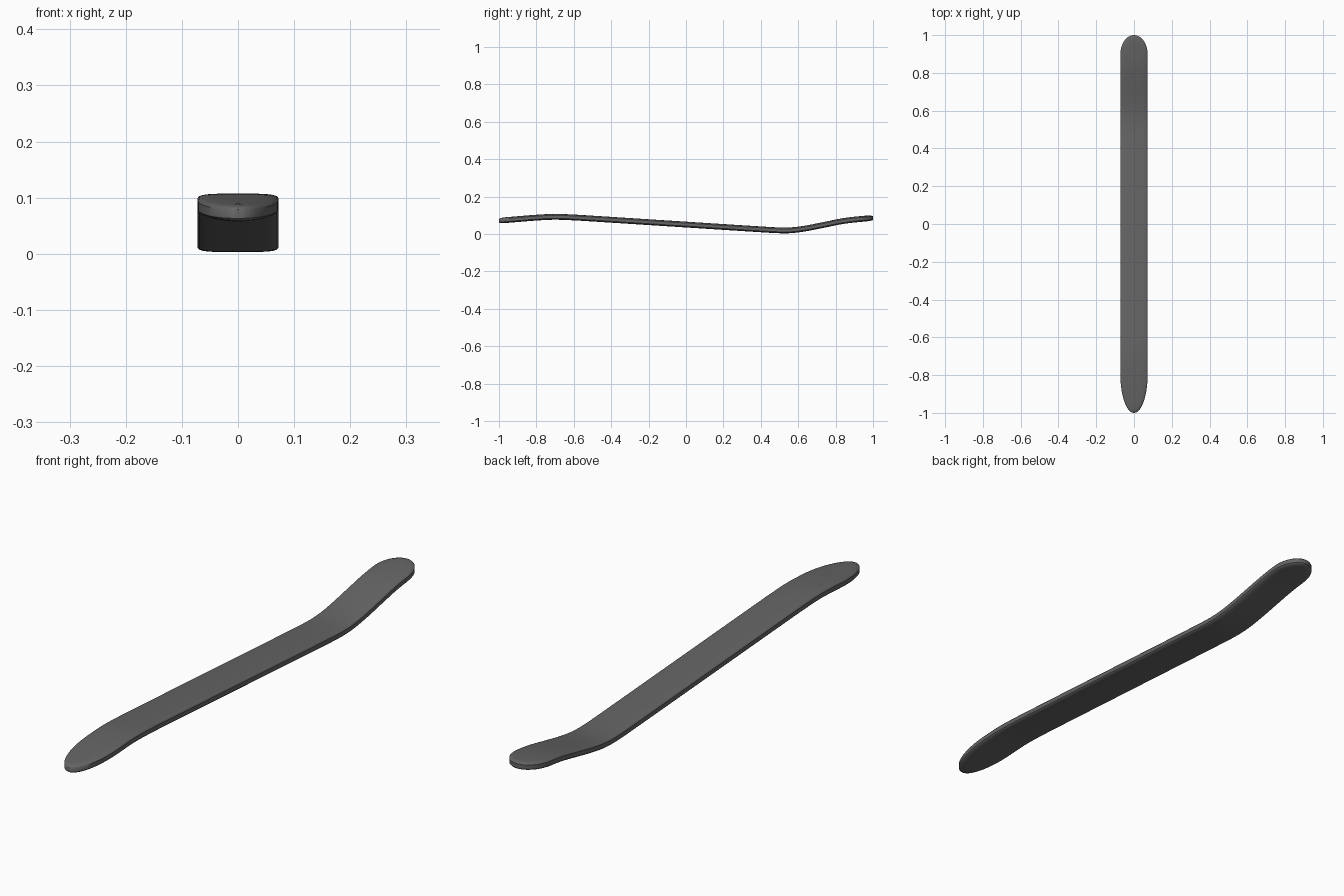
import bpy, bmesh, math

if "Cube" in bpy.data.objects:
    bpy.data.objects.remove(bpy.data.objects["Cube"])

HALF_W = 0.072
FRONT_TIP, BACK_TIP = 0.20, 0.10      # lengths of the rounded ends

# Side profile centreline (y, z)
PATH = [(-1.1, 0.065), (-1.0, 0.071), (-0.9, 0.079), (-0.8, 0.087), (-0.7, 0.0915),
        (-0.6, 0.088), (-0.5, 0.082), (0.0, 0.050), (0.4, 0.0245), (0.5, 0.019),
        (0.57, 0.020), (0.65, 0.031), (0.75, 0.051), (0.83, 0.067), (0.9, 0.0765),
        (1.0, 0.085), (1.1, 0.091)]

# Half cross-section: (fraction of half width, height from centreline)
SECTION = [(0.50, -0.0155), (0.72, -0.0148), (0.88, -0.0132), (0.96, -0.0112),
           (1.0, -0.0080), (1.0, 0.0080), (0.96, 0.0112), (0.88, 0.0132),
           (0.72, 0.0148), (0.50, 0.0155)]


def slope(i):
    i = min(max(i, 1), len(PATH) - 2)
    return (PATH[i + 1][1] - PATH[i - 1][1]) / (PATH[i + 1][0] - PATH[i - 1][0])


def centre_z(y):
    """Smooth cubic interpolation of the centreline."""
    i = max(k for k in range(len(PATH) - 1) if PATH[k][0] <= y)
    (y0, z0), (y1, z1) = PATH[i], PATH[i + 1]
    h = y1 - y0
    t = (y - y0) / h
    return ((2*t**3 - 3*t**2 + 1) * z0 + (t**3 - 2*t**2 + t) * h * slope(i)
            + (3*t**2 - 2*t**3) * z1 + (t**3 - t**2) * h * slope(i + 1))


# Stations along the bar: (y, half width), elliptical at both ends
N = 14
stations = []
for k in range(N):
    a = math.pi / 2 * k / N
    stations.append((-1 + FRONT_TIP * (1 - math.cos(a)), HALF_W * math.sin(a)))
M = 60
y_a, y_b = -1 + FRONT_TIP, 1 - BACK_TIP
stations += [(y_a + (y_b - y_a) * k / M, HALF_W) for k in range(M + 1)]
for k in range(N - 1, -1, -1):
    a = math.pi / 2 * k / N
    stations.append((1 - BACK_TIP * (1 - math.cos(a)), HALF_W * math.sin(a)))

# Loft closed sections; inner rings are pulled in at the tips to round the rim
bm = bmesh.new()
loop = [(1, f, h) for f, h in SECTION] + [(-1, f, h) for f, h in reversed(SECTION)]
rings = []
for y, w in stations:
    ring = []
    for side, f, h in loop:
        yy = y * (1 - (1 - f) * HALF_W)
        ring.append(bm.verts.new((side * w * f, yy, centre_z(yy) + h)))
    rings.append(ring)
for r0, r1 in zip(rings, rings[1:]):
    for j in range(len(loop)):
        k = (j + 1) % len(loop)
        bm.faces.new((r0[j], r0[k], r1[k], r1[j]))
bmesh.ops.remove_doubles(bm, verts=bm.verts, dist=1e-5)
bmesh.ops.recalc_face_normals(bm, faces=bm.faces)

mesh = bpy.data.meshes.new("lever_bar")
bm.to_mesh(mesh)
bm.free()
bar = bpy.data.objects.new("lever_bar", mesh)
bpy.context.collection.objects.link(bar)

# Dark steel colour
mat = bpy.data.materials.new("dark_steel")
mat.diffuse_color = (0.13, 0.13, 0.13, 1)
mat.use_nodes = True
mat.node_tree.nodes["Principled BSDF"].inputs["Base Color"].default_value = mat.diffuse_color
mesh.materials.append(mat)

bpy.context.view_layer.objects.active = bar
bar.select_set(True)
bpy.ops.object.shade_smooth_by_angle(angle=math.radians(40))
